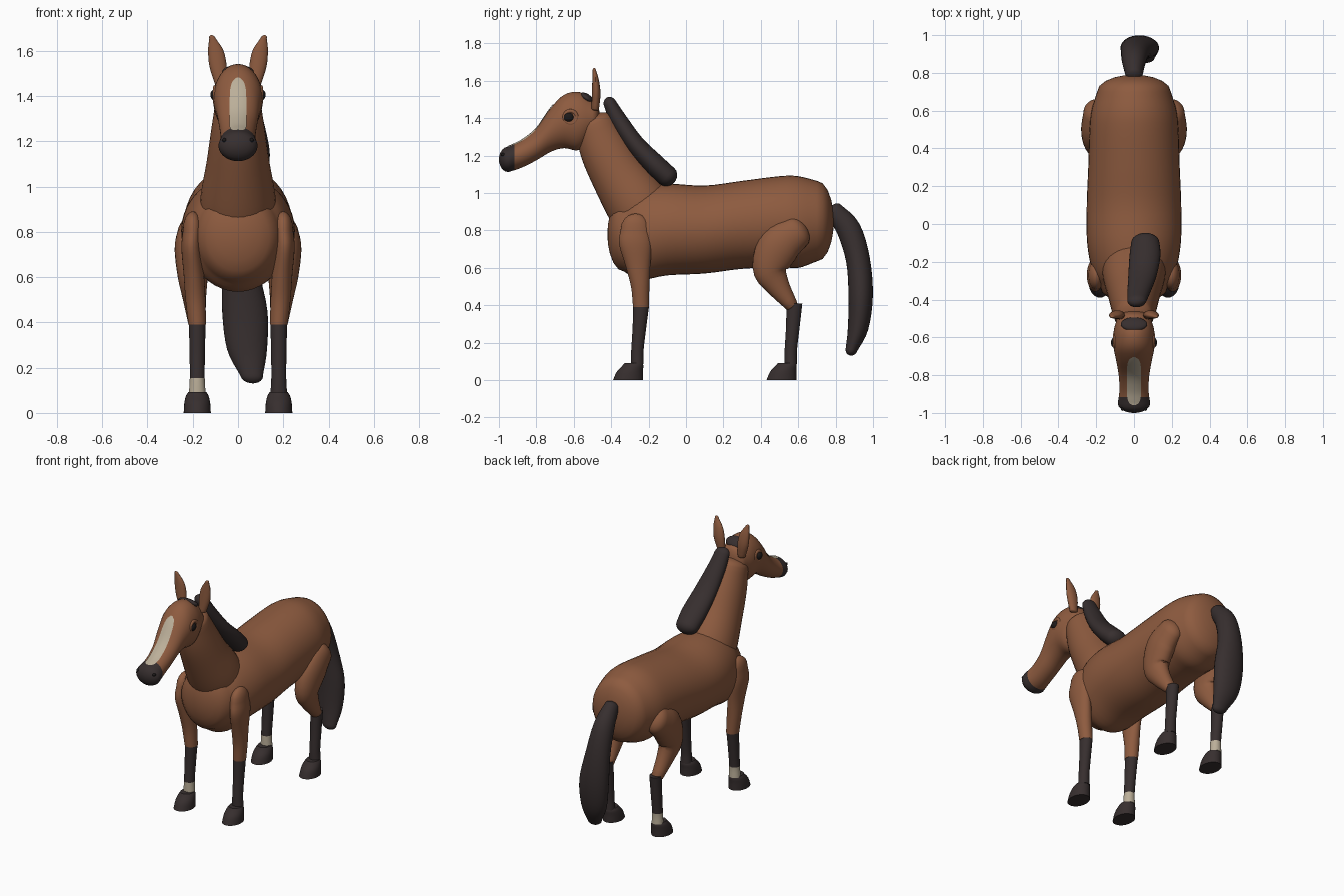
import bpy
import bmesh
from math import sin, cos, pi, radians
from mathutils import Vector
from mathutils.bvhtree import BVHTree

start_cube = bpy.data.objects.get("Cube")
if start_cube:
    bpy.data.objects.remove(start_cube, do_unlink=True)


def material(name, colour):
    mat = bpy.data.materials.new(name)
    mat.use_nodes = True
    mat.diffuse_color = (*colour, 1)
    mat.node_tree.nodes["Principled BSDF"].inputs["Base Color"].default_value = (*colour, 1)
    return mat


COAT = material("bay coat", (0.27, 0.105, 0.05))
DARK = material("dark hair", (0.038, 0.028, 0.028))
CREAM = material("cream marking", (0.5, 0.43, 0.32))
BLACK = material("eye black", (0.012, 0.01, 0.01))


def finish(name, bm, *mats):
    """Turn a bmesh into a smooth shaded object."""
    bmesh.ops.recalc_face_normals(bm, faces=bm.faces)
    mesh = bpy.data.meshes.new(name)
    bm.to_mesh(mesh)
    bm.free()
    for mat in mats:
        mesh.materials.append(mat)
    mesh.shade_smooth()
    mesh.set_sharp_from_angle(angle=radians(40))
    obj = bpy.data.objects.new(name, mesh)
    bpy.context.collection.objects.link(obj)
    return obj


def spline(stations, steps):
    """Catmull-Rom interpolation of positions and radii."""
    pts = [Vector(s) for s in stations]
    pts = [2 * pts[0] - pts[1]] + pts + [2 * pts[-1] - pts[-2]]
    out = []
    for a, b, c, d in zip(pts, pts[1:], pts[2:], pts[3:]):
        for i in range(steps):
            t = i / steps
            out.append(b + (c - a) * (t / 2)
                       + (2 * a - 5 * b + 4 * c - d) * (t * t / 2)
                       + (3 * b - a - 3 * c + d) * (t ** 3 / 2))
    return out + [pts[-2]]


def loft(name, stations, mats, axis=None, domes=(0, 0), side=1, segs=28, steps=4, rule=None):
    """Skin ellipses (x, y, z, half width, half depth), with rounded ends.
    A fixed axis keeps every ellipse parallel; otherwise they follow the path."""
    line = spline(stations, steps)
    rings = []
    for i, p in enumerate(line):
        ahead, behind = line[min(i + 1, len(line) - 1)], line[max(i - 1, 0)]
        tangent = Vector(axis) if axis else Vector((ahead - behind)[:3]).normalized()
        rings.append((Vector(p[:3]), tangent, p[3], p[4]))

    def dome(ring, length, sign):
        c, t, w, h = ring
        angles = [radians(a) for a in (20, 40, 58, 74, 85)]
        return [(c + t * sign * length * sin(a), t, w * cos(a), h * cos(a)) for a in angles]

    if domes[0]:
        rings = dome(rings[0], domes[0], -1)[::-1] + rings
    if domes[1]:
        rings += dome(rings[-1], domes[1], 1)

    bm = bmesh.new()
    loops = []
    for c, t, w, h in rings:
        across = Vector((1, 0, 0))
        up = t.cross(across).normalized()
        loop = []
        for k in range(segs):
            a = 2 * pi * k / segs
            co = c + across * w * cos(a) + up * h * sin(a)
            co.x *= side
            loop.append(bm.verts.new(co))
        loops.append(loop)
    for low, high in zip(loops, loops[1:]):
        for k in range(segs):
            n = (k + 1) % segs
            bm.faces.new((low[k], low[n], high[n], high[k]))
    bm.faces.new(loops[0])
    bm.faces.new(loops[-1])
    if rule:
        for f in bm.faces:
            f.material_index = int(rule(f.calc_center_median()))
    return finish(name, bm, *mats)


def ball(name, loc, scale, mat, tilt=0):
    bpy.ops.mesh.primitive_uv_sphere_add(segments=24, ring_count=14, location=loc, rotation=(tilt, 0, 0))
    obj = bpy.context.object
    obj.name, obj.scale = name, scale
    obj.data.materials.append(mat)
    obj.data.shade_smooth()


FORWARD, BACK, UP, DOWN = (0, -1, 0), (0, 1, 0), (0, 0, 1), (0, 0, -1)

# Torso, chest to rump
loft("torso", [
    (0, -.33, .78, .18, .2), (0, -.25, .785, .22, .25), (0, -.1, .805, .248, .245),
    (0, .1, .805, .25, .235), (0, .3, .83, .242, .235), (0, .5, .847, .235, .243),
    (0, .6, .845, .225, .245), (0, .7, .85, .195, .215)],
    [COAT], BACK, (.09, .09), segs=40)

# Neck
loft("neck", [
    (0, -.2, .85, .17, .17), (0, -.27, .96, .165, .17), (0, -.36, 1.1, .14, .15),
    (0, -.435, 1.24, .12, .135), (0, -.49, 1.37, .1, .11)],
    [COAT], domes=(.05, .05), segs=36)

# Head with dark muzzle
head = loft("head", [
    (0, -.5, 1.4, .09, .1), (0, -.57, 1.385, .108, .155), (0, -.65, 1.383, .108, .143),
    (0, -.72, 1.34, .095, .118), (0, -.8, 1.26, .081, .085), (0, -.88, 1.208, .077, .073),
    (0, -.95, 1.18, .086, .068)],
    [COAT, DARK], FORWARD, (.04, .05), segs=40, rule=lambda c: c.y < -.914)

# Blaze: a thin plate laid on the face
surface = BVHTree.FromPolygons([v.co for v in head.data.vertices],
                               [p.vertices for p in head.data.polygons])
bm = bmesh.new()
rows = []
ROWS, COLS = 28, 8
for i in range(ROWS + 1):
    t = 2 * i / ROWS - 1
    y = -.83 + .128 * t
    half = .036 * max(1 - abs(t) ** 6, .03) ** .5
    row = []
    for j in range(COLS + 1):
        x = half * (2 * j / COLS - 1)
        hit, normal, _, _ = surface.ray_cast(Vector((x, y, 2)), Vector(DOWN))
        row.append(bm.verts.new(hit + normal * .004))
    rows.append(row)
for r, q in zip(rows, rows[1:]):
    for j in range(COLS):
        bm.faces.new((r[j], r[j + 1], q[j + 1], q[j]))
finish("blaze", bm, CREAM)

# Mane, falling towards the left, and forelock
loft("mane", [
    (.015, -.405, 1.475, .05, .035), (.025, -.36, 1.39, .06, .045), (.045, -.27, 1.26, .075, .05),
    (.058, -.17, 1.155, .082, .057), (.06, -.1, 1.09, .075, .057)],
    [DARK], domes=(.04, .05))
ball("forelock", (0, -.53, 1.507), (.07, .042, .022), DARK, radians(-35))

# Tail
loft("tail", [
    (0, .79, .905, .045, .05), (0, .87, .805, .065, .065), (.01, .92, .64, .08, .064),
    (.03, .934, .45, .1, .065), (.04, .92, .28, .088, .055), (.06, .885, .165, .05, .032)],
    [DARK], domes=(.03, .035))

for side, label in ((1, "left"), (-1, "right")):
    # Ears, eyes and nostrils
    loft("ear_" + label, [
        (.075, -.485, 1.45, .026, .02), (.088, -.48, 1.53, .038, .023),
        (.098, -.483, 1.6, .034, .018), (.113, -.49, 1.655, .014, .009)],
        [COAT], domes=(.01, .015), side=side, segs=16)
    ball("eye_" + label, (side * .1, -.628, 1.405), (.022, .029, .026), BLACK)
    bpy.ops.mesh.primitive_torus_add(location=(side * .1, -.617, 1.405), rotation=(0, pi / 2, 0),
                                     major_segments=28, minor_segments=10,
                                     major_radius=.033, minor_radius=.011)
    lid = bpy.context.object
    lid.name = "eyelid_" + label
    lid.data.materials.append(COAT)
    lid.data.shade_smooth()
    ball("nostril_" + label, (side * .06, -.977, 1.205), (.01, .012, .009), BLACK)

    # Upper legs
    loft("front_upper_leg_" + label, [
        (.2, -.27, .81, .043, .078), (.205, -.27, .73, .045, .088), (.195, -.257, .61, .045, .066),
        (.188, -.245, .5, .044, .049), (.18, -.24, .39, .039, .043)],
        [COAT], DOWN, (.08, 0), side)
    loft("thigh_" + label, [
        (.2, .59, .79, .068, .09), (.205, .5, .72, .075, .112), (.2, .45, .6, .066, .095),
        (.193, .487, .51, .052, .066), (.182, .567, .395, .038, .034)],
        [COAT], None, (.06, .01), side)

    # Lower legs with pale socks on one side, and hooves
    for pair, top, y, lean in (("front", .392, -.26, .02), ("hind", .41, .56, .02)):
        loft(pair + "_cannon_" + label, [
            (.18, y + lean, top, .037, .042), (.18, y + lean / 2, .27, .034, .036),
            (.18, y, .155, .033, .033), (.18, y, .085, .037, .034)],
            [DARK, CREAM], DOWN, side=side,
            rule=lambda c: side < 0 and c.z < .155)
        loft(pair + "_hoof_" + label, [
            (.18, y - .05, 0, .06, .08), (.18, y - .04, .045, .057, .07),
            (.18, y - .025, .075, .05, .057), (.18, y - .02, .092, .04, .048)],
            [DARK], UP, side=side)
